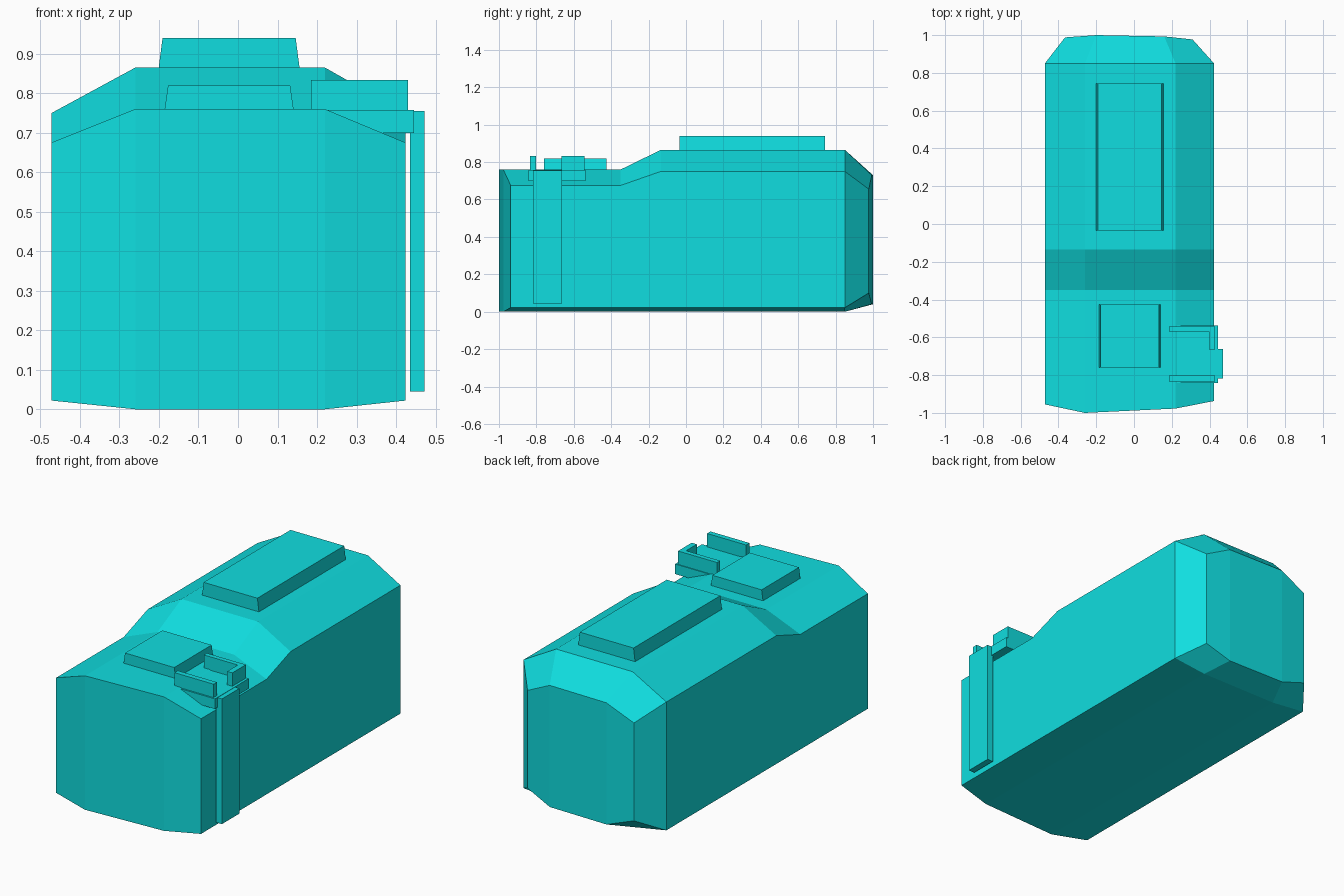
import bpy, bmesh

cube = bpy.data.objects.get("Cube")
if cube:
    bpy.data.objects.remove(cube, do_unlink=True)

# Single painted finish
paint = bpy.data.materials.new("turquoise paint")
paint.use_nodes = True
colour = (0.005, 0.73, 0.745, 1)
paint.diffuse_color = colour
paint.node_tree.nodes["Principled BSDF"].inputs["Base Color"].default_value = colour


def finish(bm, name):
    bmesh.ops.recalc_face_normals(bm, faces=bm.faces[:])
    mesh = bpy.data.meshes.new(name)
    bm.to_mesh(mesh)
    bm.free()
    mesh.materials.append(paint)
    obj = bpy.data.objects.new(name, mesh)
    bpy.context.collection.objects.link(obj)
    return obj


def box(name, x, y, z, taper=0):
    """Box from (min, max) ranges; taper pulls in the top along x."""
    bm = bmesh.new()
    bmesh.ops.create_cube(bm, size=1)
    for v in bm.verts:
        i, j, k = (int(c > 0) for c in v.co)
        inset = taper * k * (-1 if i else 1)
        v.co = (x[i] + inset, y[j], z[k])
    return finish(bm, name)


def hull(name, stations):
    """Loft eight-sided sections: x columns, y per column, mid and side heights."""
    bm = bmesh.new()
    rings = []
    for xs, ys, low_mid, low_side, top_mid, top_side in stations:
        low = (low_side, low_mid, low_mid, low_side)
        top = (top_side, top_mid, top_mid, top_side)
        ring = [bm.verts.new(p) for p in zip(xs, ys, low)]
        ring += [bm.verts.new(p) for p in reversed(list(zip(xs, ys, top)))]
        rings.append(ring)
    for a, b in zip(rings, rings[1:]):
        for i in range(8):
            j = (i + 1) % 8
            bm.faces.new((a[i], a[j], b[j], b[i]))
    # End walls, one panel between each pair of columns
    for ring in (rings[0], rings[-1]):
        for i in range(3):
            bm.faces.new((ring[i], ring[i + 1], ring[6 - i], ring[7 - i]))
    return finish(bm, name)


# Main hull: bowed front, stepped roof, chamfered rear
wide = (-0.472, -0.26, 0.22, 0.424)
rear = (-0.365, -0.2, 0.16, 0.31)
hull("body", [
    (wide, (-0.955, -1.0, -0.977, -0.937), 0, 0.022, 0.76, 0.675),
    (wide, (-0.35,) * 4, 0, 0.022, 0.76, 0.675),
    (wide, (-0.135,) * 4, 0, 0.022, 0.865, 0.75),
    (wide, (0.85,) * 4, 0, 0.022, 0.865, 0.75),
    (rear, (0.988, 1.0, 0.993, 0.977), 0.04, 0.10, 0.73, 0.655),
])

# Raised roof boxes
box("rear_roof_box", (-0.202, 0.157), (-0.035, 0.743), (0.855, 0.94), 0.011)
box("front_roof_box", (-0.187, 0.142), (-0.76, -0.425), (0.75, 0.82), 0.01)

# Side platform with guard rails and ladder
box("platform", (0.222, 0.445), (-0.842, -0.538), (0.70, 0.757))
rail_z = (0.75, 0.833)
box("front_rail", (0.185, 0.43), (-0.833, -0.803), rail_z)
box("back_rail", (0.185, 0.43), (-0.57, -0.543), rail_z)
box("side_rail", (0.398, 0.43), (-0.665, -0.565), rail_z)
box("ladder", (0.435, 0.472), (-0.818, -0.662), (0.045, 0.755))
